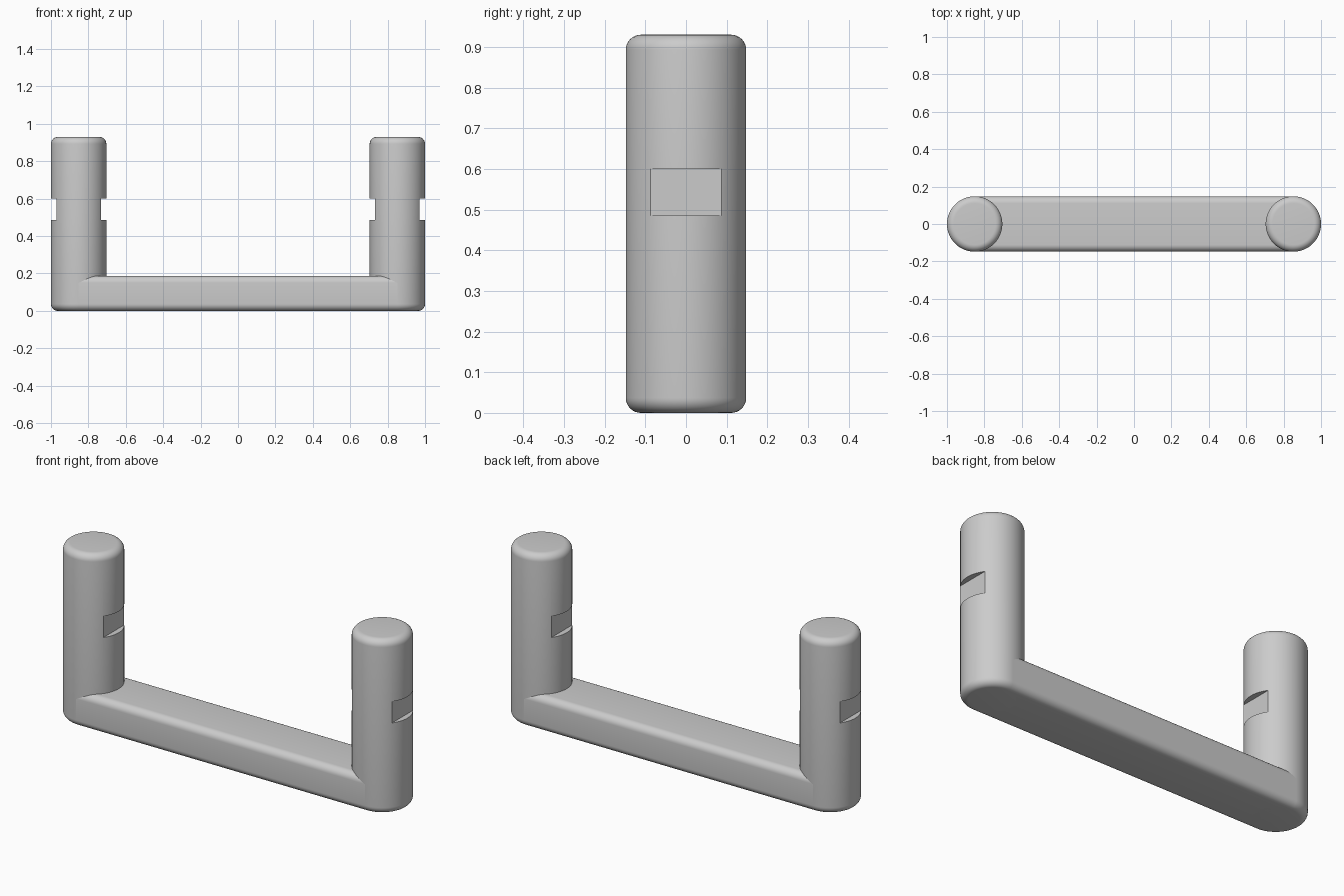
import bpy, bmesh
from math import sin, cos, pi

if "Cube" in bpy.data.objects:
    bpy.data.objects.remove(bpy.data.objects["Cube"])

R, POST_X, HEIGHT = 0.148, 0.852, 0.93      # post radius, offset, height
BAR_H, FILLET = 0.187, 0.037                # bar height, edge rounding
NOTCH_Z, NOTCH_H, FLAT = 0.543, 0.114, 0.119

grey = bpy.data.materials.new("grey metal")
grey.use_nodes = True
grey.diffuse_color = (0.6, 0.6, 0.6, 1)
grey.node_tree.nodes["Principled BSDF"].inputs["Base Color"].default_value = grey.diffuse_color


def make_object(name, bm):
    bmesh.ops.recalc_face_normals(bm, faces=bm.faces)
    mesh = bpy.data.meshes.new(name)
    bm.to_mesh(mesh)
    bm.free()
    mesh.materials.append(grey)
    obj = bpy.data.objects.new(name, mesh)
    bpy.context.collection.objects.link(obj)
    return obj


def activate(obj):
    bpy.ops.object.select_all(action="DESELECT")
    obj.select_set(True)
    bpy.context.view_layer.objects.active = obj


def arc(cx, cz, start, steps=8):
    """Quarter circle of the edge rounding, counter-clockwise from start."""
    return [(cx + FILLET * cos(start + pi / 2 * i / steps),
             cz + FILLET * sin(start + pi / 2 * i / steps)) for i in range(steps + 1)]


def make_post(name, x, sides=96):
    # Rounded cylinder built as stacked rings with flat caps
    profile = (arc(R - FILLET, FILLET, -pi / 2)
               + arc(R - FILLET, HEIGHT - FILLET, 0))
    bm = bmesh.new()
    rings = [[bm.verts.new((x + r * cos(2 * pi * i / sides), r * sin(2 * pi * i / sides), z))
              for i in range(sides)] for r, z in profile]
    for low, high in zip(rings, rings[1:]):
        for i in range(sides):
            j = (i + 1) % sides
            bm.faces.new((low[i], low[j], high[j], high[i]))
    bm.faces.new(rings[0])
    bm.faces.new(rings[-1])
    post = make_object(name, bm)

    # Flat notches on the inner and outer sides
    for side in (-1, 1):
        bm = bmesh.new()
        bmesh.ops.create_cube(bm, size=1)
        for v in bm.verts:
            v.co.x = v.co.x * 0.2 + x + side * (FLAT + 0.1)
            v.co.y *= 0.5
            v.co.z = v.co.z * NOTCH_H + NOTCH_Z
        cutter = make_object("notch_cutter", bm)
        cutter.hide_render = True
        mod = post.modifiers.new("notch", "BOOLEAN")
        mod.operation, mod.solver, mod.object = "DIFFERENCE", "EXACT", cutter
        activate(post)
        bpy.ops.object.modifier_apply(modifier=mod.name)
        bpy.data.objects.remove(cutter)
    return post


def make_bar():
    # Rounded rectangle section running between the post centres
    w = R - FILLET
    section = (arc(w, FILLET, -pi / 2) + arc(w, BAR_H - FILLET, 0)
               + arc(-w, BAR_H - FILLET, pi / 2) + arc(-w, FILLET, pi))
    bm = bmesh.new()
    ends = [[bm.verts.new((x, y, z)) for y, z in section] for x in (-POST_X, POST_X)]
    n = len(section)
    for i in range(n):
        j = (i + 1) % n
        bm.faces.new((ends[0][i], ends[0][j], ends[1][j], ends[1][i]))
    for end in ends:
        bm.faces.new(end)
    return make_object("cross_bar", bm)


parts = [make_post("left_post", POST_X), make_post("right_post", -POST_X), make_bar()]
for part in parts:
    activate(part)
    bpy.ops.object.shade_smooth_by_angle(angle=pi / 6)
